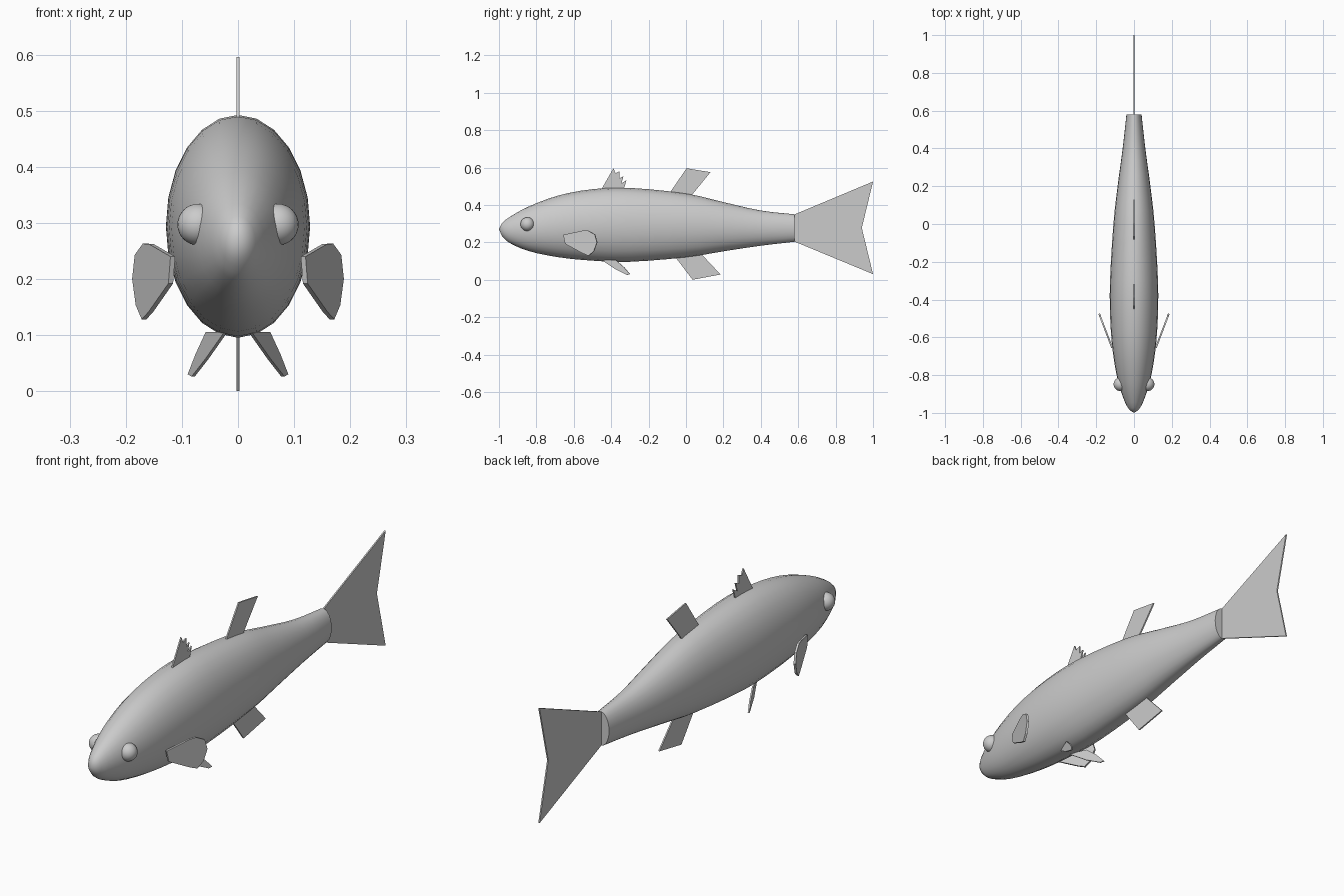
import bpy, bmesh
from math import sin, cos, pi
from mathutils import Vector

cube = bpy.data.objects.get("Cube")
if cube:
    bpy.data.objects.remove(cube)

grey = bpy.data.materials.new("plain grey")
grey.use_nodes = True
colour = (0.6, 0.6, 0.6, 1)
grey.diffuse_color = colour
grey.node_tree.nodes["Principled BSDF"].inputs["Base Color"].default_value = colour


def finish(name, bm, smooth=True):
    bmesh.ops.recalc_face_normals(bm, faces=bm.faces)
    mesh = bpy.data.meshes.new(name)
    bm.to_mesh(mesh)
    bm.free()
    mesh.materials.append(grey)
    obj = bpy.data.objects.new(name, mesh)
    bpy.context.collection.objects.link(obj)
    if smooth:
        bpy.ops.object.select_all(action='DESELECT')
        obj.select_set(True)
        bpy.context.view_layer.objects.active = obj
        bpy.ops.object.shade_smooth_by_angle(angle=0.7)
    return obj


def fin(name, points, thickness=0.006):
    """Thin plate through an outline of 3D points, centred on the outline."""
    bm = bmesh.new()
    face = bm.faces.new([bm.verts.new(p) for p in points])
    face.normal_update()
    step = face.normal * thickness
    bmesh.ops.translate(bm, verts=bm.verts, vec=-step / 2)
    new = bmesh.ops.extrude_face_region(bm, geom=[face], use_keep_orig=True)
    bmesh.ops.translate(bm, vec=step,
                        verts=[g for g in new["geom"] if isinstance(g, bmesh.types.BMVert)])
    return finish(name, bm, smooth=False)


def centre_fin(name, outline):
    fin(name, [(0, y, z) for y, z in outline])


def catmull(rows, steps):
    """Smooth interpolation through the body stations."""
    pts = [Vector(r) for r in rows]
    pts = [2 * pts[0] - pts[1]] + pts + [2 * pts[-1] - pts[-2]]
    out = []
    for a, b, c, d in zip(pts, pts[1:], pts[2:], pts[3:]):
        for i in range(steps):
            t = i / steps
            out.append(0.5 * (2 * b + (c - a) * t + (2 * a - 5 * b + 4 * c - d) * t ** 2
                              + (3 * b - a - 3 * c + d) * t ** 3))
    return out + [pts[-2]]


# Body: elliptical rings; each station is y, belly height, back height, half width
stations = [
    (-0.985, 0.235, 0.302, 0.024), (-0.945, 0.198, 0.334, 0.047),
    (-0.84, 0.153, 0.392, 0.083), (-0.68, 0.120, 0.451, 0.112),
    (-0.50, 0.102, 0.484, 0.126), (-0.30, 0.096, 0.491, 0.127),
    (0.00, 0.120, 0.461, 0.109), (0.20, 0.152, 0.415, 0.087),
    (0.40, 0.182, 0.370, 0.060), (0.58, 0.203, 0.350, 0.040)]
SIDES = 24
bm = bmesh.new()
rings = []
for y, low, high, half in catmull([Vector(s) for s in stations], 3):
    mid, tall = (low + high) / 2, (high - low) / 2
    rings.append([bm.verts.new((half * sin(2 * pi * i / SIDES), y,
                                mid + tall * cos(2 * pi * i / SIDES))) for i in range(SIDES)])
for a, b in zip(rings, rings[1:]):
    for i in range(SIDES):
        j = (i + 1) % SIDES
        bm.faces.new((a[i], a[j], b[j], b[i]))
nose = bm.verts.new((0, -1, 0.27))
for i in range(SIDES):
    bm.faces.new((nose, rings[0][(i + 1) % SIDES], rings[0][i]))
bm.faces.new(rings[-1])
finish("body", bm)

# Fins on the centre plane
centre_fin("tail_fin", [(0.575, 0.347), (1, 0.525), (0.94, 0.277), (1, 0.03), (0.575, 0.206)])
centre_fin("front_back_fin", [
    (-0.457, 0.475), (-0.388, 0.596), (-0.377, 0.57), (-0.355, 0.58), (-0.355, 0.543),
    (-0.334, 0.553), (-0.345, 0.516), (-0.318, 0.532), (-0.336, 0.475)])
centre_fin("rear_back_fin", [(-0.09, 0.46), (0.003, 0.596), (0.131, 0.575), (0.025, 0.445)])
centre_fin("belly_fin", [(-0.06, 0.125), (0.035, 0.0), (0.185, 0.028), (0.075, 0.145)])

# Paired fins and eyes
side_outline = [(-0.655, 0.24), (-0.645, 0.192), (-0.553, 0.142), (-0.52, 0.128), (-0.492, 0.153),
                (-0.475, 0.20), (-0.487, 0.243), (-0.525, 0.263), (-0.555, 0.262)]
lower_outline = [(0.022, -0.45, 0.105), (0.055, -0.375, 0.105), (0.073, -0.33, 0.066),
                 (0.087, -0.30, 0.03), (0.080, -0.315, 0.026), (0.055, -0.38, 0.058)]
for side, s in (("left", 1), ("right", -1)):
    fin(side + "_side_fin",
        [(s * (0.118 + 0.38 * (y + 0.65)), y, z) for y, z in side_outline], 0.009)
    fin(side + "_lower_fin", [(s * x, y, z) for x, y, z in lower_outline])
    bm = bmesh.new()
    bmesh.ops.create_uvsphere(bm, u_segments=24, v_segments=16, radius=0.037)
    bmesh.ops.translate(bm, verts=bm.verts, vec=(s * 0.071, -0.848, 0.297))
    finish(side + "_eye", bm)
